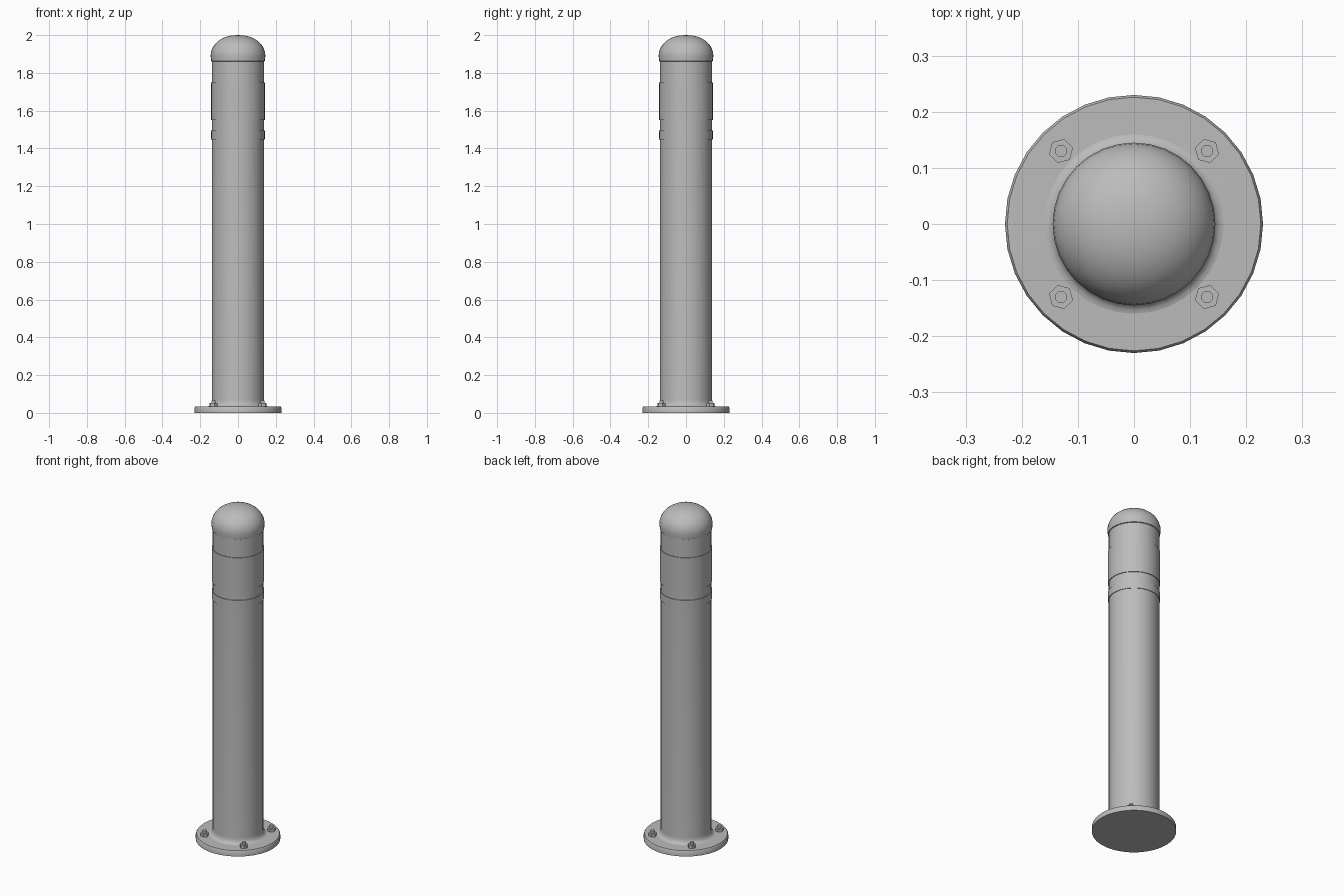
import bpy, bmesh, math

if "Cube" in bpy.data.objects:
    bpy.data.objects.remove(bpy.data.objects["Cube"])

grey = bpy.data.materials.new("painted grey")
grey.diffuse_color = (0.5, 0.5, 0.5, 1)
grey.use_nodes = True
grey.node_tree.nodes["Principled BSDF"].inputs["Base Color"].default_value = grey.diffuse_color


def lathe(name, profile, sides, loc=(0, 0), turn=0.0, angle=35):
    """Revolve (radius, height) points around z; both ends are capped."""
    bm = bmesh.new()
    rings = []
    for r, z in profile:
        if r == 0:
            rings.append([bm.verts.new((0, 0, z))] * sides)
        else:
            rings.append([bm.verts.new((r * math.cos(turn + math.tau * i / sides),
                                        r * math.sin(turn + math.tau * i / sides), z))
                          for i in range(sides)])
    for a, b in zip(rings, rings[1:]):
        for i in range(sides):
            j = (i + 1) % sides
            bm.faces.new(list(dict.fromkeys((a[i], a[j], b[j], b[i]))))
    for ring in (rings[0], rings[-1]):
        if len(set(ring)) > 2:
            bm.faces.new(ring)
    bmesh.ops.recalc_face_normals(bm, faces=bm.faces)
    mesh = bpy.data.meshes.new(name)
    bm.to_mesh(mesh)
    bm.free()
    mesh.materials.append(grey)
    ob = bpy.data.objects.new(name, mesh)
    bpy.context.collection.objects.link(ob)
    ob.location = (loc[0], loc[1], 0)
    bpy.ops.object.select_all(action='DESELECT')
    ob.select_set(True)
    bpy.context.view_layer.objects.active = ob
    bpy.ops.object.shade_smooth_by_angle(angle=math.radians(angle))
    return ob


# Base flange with a small bevelled rim
lathe("base_flange", [(0.23, 0), (0.23, 0.027), (0.226, 0.033), (0, 0.035)], 32)

# Post with a flared foot
foot = [(0.138 + 0.022 * (1 - math.sin(t)), 0.034 + 0.034 * (1 - math.cos(t)))
        for t in (math.pi / 2 * k / 5 for k in range(6))]
lathe("post", foot + [(0.138, 1.88)], 32)

# Raised bands near the top
for name, low, high in (("lower_band", 1.447, 1.495), ("upper_band", 1.55, 1.75)):
    lathe(name, [(0.137, low), (0.142, low), (0.142, high), (0.137, high)], 32)

# Rounded cap with a slight overhanging lip
dome = [(0.145 * math.cos(t) ** 0.9, 1.89 + 0.11 * math.sin(t))
        for t in (math.pi / 2 * k / 9 for k in range(9))]
lathe("cap", [(0.138, 1.86), (0.142, 1.862)] + dome + [(0, 2.0)], 32)

# Four anchor bolts: hexagonal nut and threaded stud
for k in range(4):
    a = math.pi / 4 + k * math.pi / 2
    spot = (0.184 * math.cos(a), 0.184 * math.sin(a))
    lathe(f"nut_{k + 1}", [(0.022, 0.034), (0.022, 0.052)], 6, spot, a)
    lathe(f"stud_{k + 1}", [(0.011, 0.034), (0.011, 0.066)], 12, spot)
